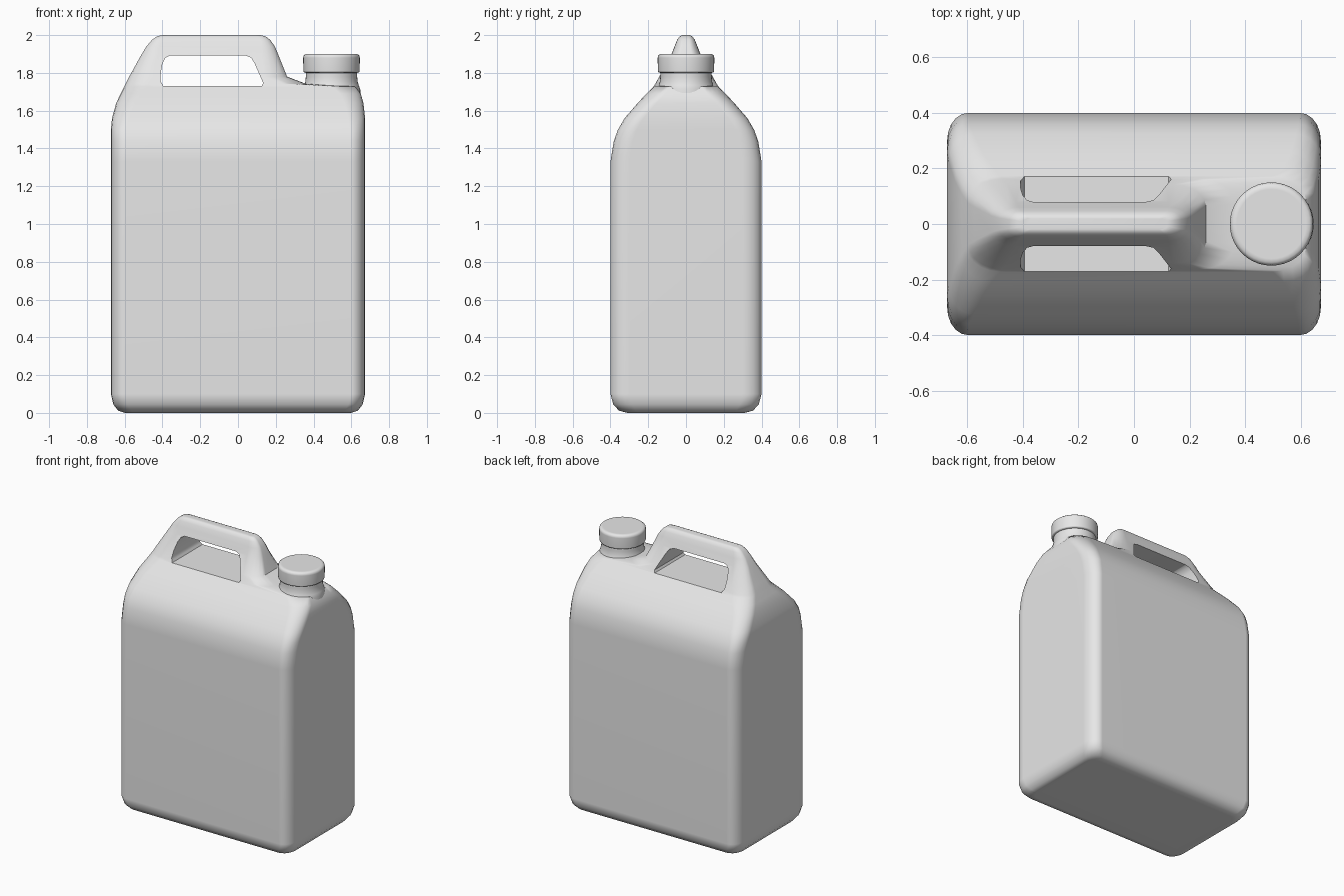
import bpy, bmesh, math

if "Cube" in bpy.data.objects:
    bpy.data.objects.remove(bpy.data.objects["Cube"], do_unlink=True)

plastic = bpy.data.materials.new("grey_plastic")
plastic.use_nodes = True
plastic.diffuse_color = (0.8, 0.8, 0.8, 1)
plastic.node_tree.nodes["Principled BSDF"].inputs["Base Color"].default_value = (0.8, 0.8, 0.8, 1)


def loft(name, rings):
    """Skin a stack of closed rings and cap both ends."""
    bm = bmesh.new()
    loops = [[bm.verts.new(p) for p in ring] for ring in rings]
    n = len(loops[0])
    for a, b in zip(loops, loops[1:]):
        for i in range(n):
            j = (i + 1) % n
            bm.faces.new((a[i], a[j], b[j], b[i]))
    bm.faces.new(loops[0][::-1])
    bm.faces.new(loops[-1])
    bmesh.ops.recalc_face_normals(bm, faces=bm.faces)
    mesh = bpy.data.meshes.new(name)
    bm.to_mesh(mesh)
    bm.free()
    mesh.materials.append(plastic)
    obj = bpy.data.objects.new(name, mesh)
    bpy.context.collection.objects.link(obj)
    return obj


def section(z, left, right, half, rx, ry, steps=5):
    """Rounded rectangle with elliptical corners."""
    corners = ((right - rx, half - ry, 0), (left + rx, half - ry, 1),
               (left + rx, ry - half, 2), (right - rx, ry - half, 3))
    ring = []
    for cx, cy, quarter in corners:
        for k in range(steps + 1):
            a = math.pi / 2 * (quarter + k / steps)
            ring.append((cx + rx * math.cos(a), cy + ry * math.sin(a), z))
    return ring


def lathe(name, profile, x, sides=40):
    turn = [2 * math.pi * i / sides for i in range(sides)]
    return loft(name, [[(x + r * math.cos(a), r * math.sin(a), z) for a in turn]
                       for r, z in profile])


def finish(obj, angle):
    bpy.ops.object.select_all(action='DESELECT')
    obj.select_set(True)
    bpy.context.view_layer.objects.active = obj
    for mod in list(obj.modifiers):
        bpy.ops.object.modifier_apply(modifier=mod.name)
    bpy.ops.object.shade_smooth_by_angle(angle=math.radians(angle))
    weighted = obj.modifiers.new("weighted", 'WEIGHTED_NORMAL')
    weighted.keep_sharp = True


# Body and handle: height, left, right, half depth, corner radii
rows = [
    (0, -.6, .6, .31, .06, .08),
    (.012, -.635, .635, .355, .07, .09),
    (.045, -.66, .66, .385, .075, .1),
    (.1, -.673, .673, .4, .075, .1),
    (1.33, -.673, .673, .4, .075, .1),
    (1.44, -.673, .673, .382, .08, .1),
    (1.5, -.673, .673, .36, .08, .1),
    (1.56, -.667, .673, .325, .09, .1),
    (1.64, -.645, .664, .256, .1, .1),
    (1.69, -.621, .65, .209, .11, .1),
    (1.728, -.602, .62, .172, .12, .09),
    (1.742, -.595, .36, .163, .12, .09),
    (1.78, -.576, .26, .142, .12, .08),
    (1.89, -.515, .216, .08, .09, .05),
    (1.94, -.485, .195, .061, .07, .04),
    (1.975, -.455, .17, .047, .05, .03),
    (1.993, -.43, .147, .034, .04, .02),
    (2, -.4, .12, .02, .03, .012),
]
body = loft("jug_body", [section(*row) for row in rows])

# Grip opening cut through the handle
opening = [(-.395, 1.73), (-.409, 1.755), (-.409, 1.8), (-.4, 1.85), (-.385, 1.88),
           (-.36, 1.892), (.04, 1.892), (.07, 1.88), (.088, 1.85),
           (.134, 1.745), (.125, 1.73)]
cutter = loft("grip_cutter", [[(x, y, z) for x, z in opening] for y in (-.5, .5)])
cutter.hide_render = True
cut = body.modifiers.new("grip_opening", 'BOOLEAN')
cut.operation = 'DIFFERENCE'
cut.solver = 'EXACT'
cut.object = cutter
finish(body, 42)
bpy.data.objects.remove(cutter, do_unlink=True)

# Spout neck flaring into the shoulder
neck = lathe("spout_neck", [(.155, 1.66), (.152, 1.715), (.144, 1.735), (.138, 1.755),
                            (.136, 1.78), (.136, 1.82)], .495)
finish(neck, 42)

# Screw cap with softened rims
cap = lathe("screw_cap", [(.135, 1.8), (.146, 1.803), (.149, 1.81), (.15, 1.88),
                          (.147, 1.892), (.138, 1.899), (.125, 1.901)], .495)
finish(cap, 60)
